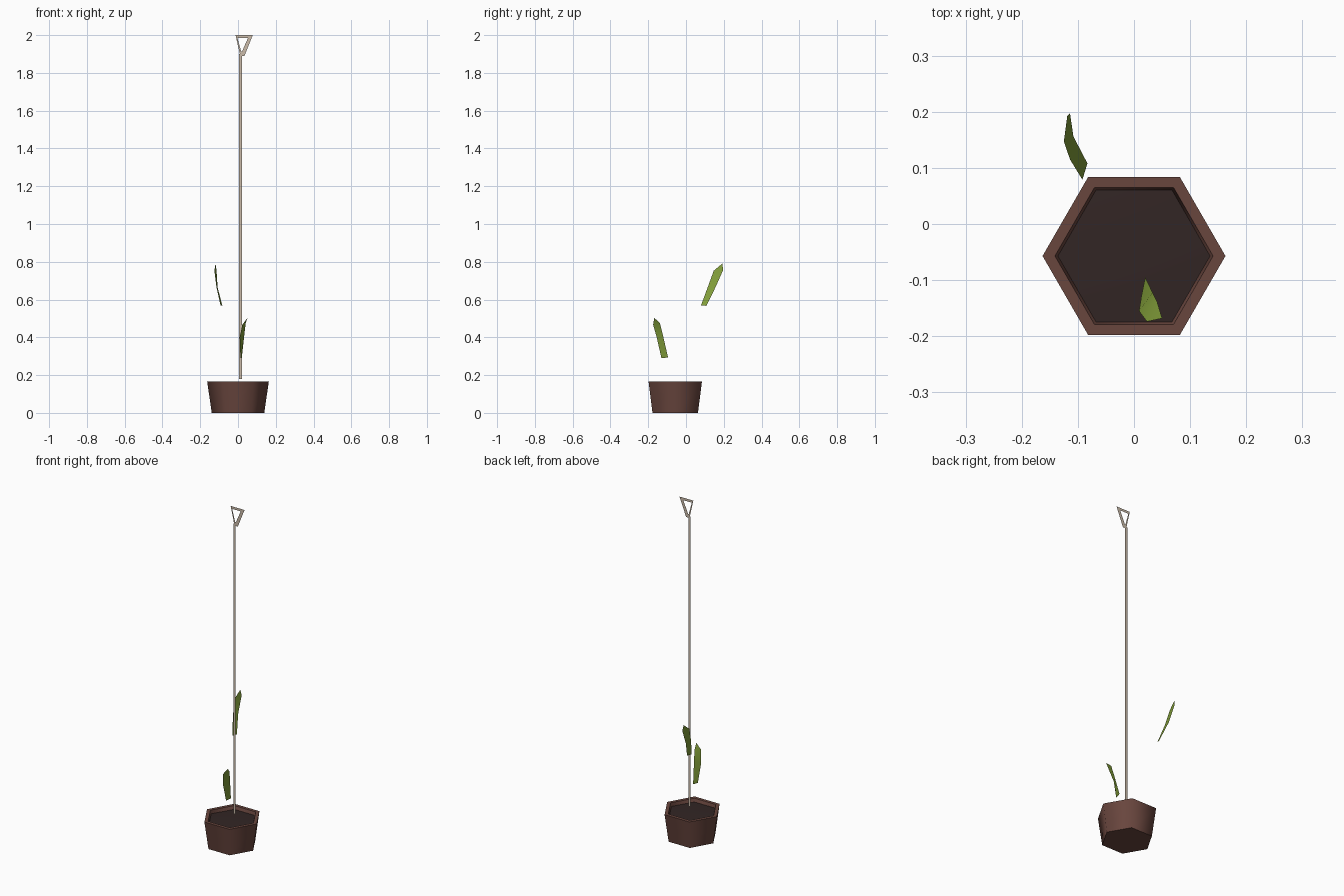
import bpy, math

if "Cube" in bpy.data.objects:
    bpy.data.objects.remove(bpy.data.objects["Cube"])

def material(name, rgb):
    m = bpy.data.materials.new(name)
    m.diffuse_color = (*rgb, 1)
    m.use_nodes = True
    m.node_tree.nodes["Principled BSDF"].inputs["Base Color"].default_value = m.diffuse_color
    return m

brown = material("pot brown", (0.141, 0.061, 0.048))
dark = material("soil dark", (0.032, 0.019, 0.018))
green = material("leaf green", (0.223, 0.342, 0.042))
tan = material("stake tan", (0.60, 0.50, 0.40))

def add_mesh(name, verts, faces, mat, smooth=None):
    me = bpy.data.meshes.new(name)
    me.from_pydata(verts, [], faces)
    me.materials.append(mat)
    ob = bpy.data.objects.new(name, me)
    bpy.context.collection.objects.link(ob)
    if smooth:
        bpy.ops.object.select_all(action='DESELECT')
        bpy.context.view_layer.objects.active = ob
        ob.select_set(True)
        bpy.ops.object.shade_smooth_by_angle(angle=math.radians(smooth))
    return ob

CY, N = -0.057, 6  # pot centre in y, number of sides

def ring(r, z):
    return [(r * math.cos(math.tau * i / N), CY + r * math.sin(math.tau * i / N), z)
            for i in range(N)]

def lathe(name, profile, mat, smooth, first_cap=False):
    verts = [v for r, z in profile for v in ring(r, z)]
    faces = [(k * N + i, k * N + (i + 1) % N, (k + 1) * N + (i + 1) % N, (k + 1) * N + i)
             for k in range(len(profile) - 1) for i in range(N)]
    if first_cap:
        faces.append(tuple(reversed(range(N))))
    return verts, faces, add_mesh(name, verts, faces, mat, smooth)

# Hexagonal pot: closed base, tapered wall, flat rim, short inner wall
lathe("pot", [(0.139, 0), (0.163, 0.165), (0.141, 0.165), (0.135, 0.143)],
      brown, 65, True)

# Soil: very shallow mound
soil = ring(0.136, 0.145) + [(0, CY, 0.153)]
add_mesh("soil", soil, [(i, (i + 1) % N, N) for i in range(N)], dark, 30)

# Flat stake
PY = -0.05
def flat(points):
    return [(x, PY, z) for x, z in points]
add_mesh("stake", flat([(0.004, 0.18), (0.020, 0.18), (0.020, 1.90), (0.004, 1.90)]),
         [(0, 1, 2, 3)], tan)

# Triangular loop on top of the stake, with an open middle
outer = [(0.012, 1.89), (0.034, 1.89), (0.078, 2.0), (-0.013, 2.0)]
inner = [(0.017, 1.912), (0.021, 1.912), (0.053, 1.985), (-0.003, 1.985)]
add_mesh("stake_handle", flat(outer + inner),
         [(i, (i + 1) % 4, (i + 1) % 4 + 4, i + 4) for i in range(4)], tan)

# Leaves: rows of near/far edge points, closed by a tip
def leaf(name, rows, tip):
    verts = [p for row in rows for p in row] + [tip]
    n = len(rows)
    faces = [(2 * k, 2 * k + 1, 2 * k + 3, 2 * k + 2) for k in range(n - 1)]
    faces.append((2 * n - 2, 2 * n - 1, 2 * n))
    add_mesh(name, verts, faces, green, 60)

leaf("lower_leaf",
     [((0.013, -0.130, 0.290), (0.020, -0.095, 0.293)),
      ((0.009, -0.155, 0.400), (0.033, -0.122, 0.410)),
      ((0.023, -0.174, 0.467), (0.041, -0.138, 0.475))],
     (0.050, -0.168, 0.503))
leaf("upper_leaf",
     [((-0.092, 0.079, 0.568), (-0.083, 0.108, 0.567)),
      ((-0.114, 0.115, 0.665), (-0.108, 0.156, 0.665)),
      ((-0.125, 0.147, 0.753), (-0.114, 0.197, 0.757))],
     (-0.119, 0.192, 0.790))
